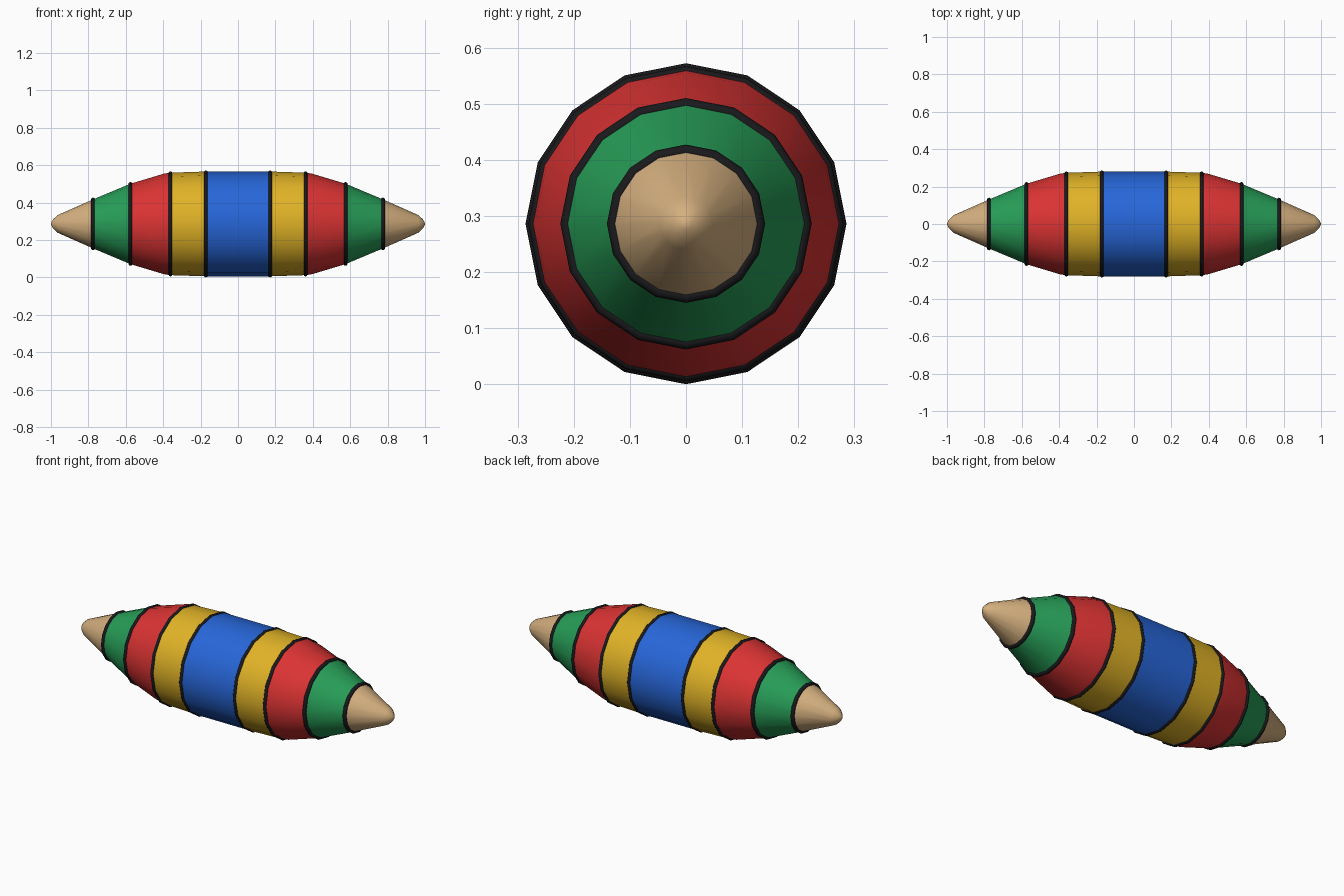
import bpy, bmesh, math
from mathutils import Vector

if "Cube" in bpy.data.objects:
    bpy.data.objects.remove(bpy.data.objects["Cube"])

SIDES = 16
AXIS_Z = 0.286


def material(name, rgb):
    m = bpy.data.materials.new(name)
    m.diffuse_color = (*rgb, 1)
    m.use_nodes = True
    m.node_tree.nodes["Principled BSDF"].inputs["Base Color"].default_value = m.diffuse_color
    return m


TAN = material("tan wood", (0.66, 0.43, 0.21))
GREEN = material("green", (0.02, 0.34, 0.095))
RED = material("red", (0.71, 0.033, 0.033))
YELLOW = material("yellow", (0.75, 0.45, 0.02))
BLUE = material("blue", (0.02, 0.133, 0.69))
BLACK = material("black", (0.01, 0.01, 0.012))


def lathe(name, profile, mat, closed=False):
    """Spin (x, radius) points around the long axis."""
    bm = bmesh.new()
    rings = []
    for x, r in profile:
        if r == 0:
            rings.append([bm.verts.new((x, 0, 0))] * SIDES)
        else:
            rings.append([bm.verts.new((x, r * math.sin(a), r * math.cos(a)))
                          for a in (2 * math.pi * i / SIDES for i in range(SIDES))])
    pairs = list(zip(rings, rings[1:]))
    if closed:
        pairs.append((rings[-1], rings[0]))
    for a, b in pairs:
        for i in range(SIDES):
            j = (i + 1) % SIDES
            quad = list(dict.fromkeys((a[i], a[j], b[j], b[i])))
            bm.faces.new(quad)
    bmesh.ops.recalc_face_normals(bm, faces=bm.faces)
    # Make sure the open sleeves face outward
    if sum(f.normal.dot(Vector((0, *f.calc_center_median().yz))) for f in bm.faces) < 0:
        bmesh.ops.reverse_faces(bm, faces=bm.faces)
    for f in bm.faces:
        f.smooth = True
    mesh = bpy.data.meshes.new(name)
    bm.to_mesh(mesh)
    bm.free()
    mesh.materials.append(mat)
    ob = bpy.data.objects.new(name, mesh)
    ob.location.z = AXIS_Z
    bpy.context.collection.objects.link(ob)


def cord(name, x, r, t=0.011):
    """Thin rounded ring."""
    lathe(name, [(x + t * math.cos(math.pi * k / 4), r + t * math.sin(math.pi * k / 4))
                 for k in range(8)], BLACK, closed=True)


# Coloured sections: profile on the +x side, mirrored to -x
sections = [
    ("yellow_section", [(0.172, 0.28), (0.361, 0.274)], YELLOW),
    ("red_section", [(0.361, 0.274), (0.395, 0.269), (0.575, 0.215)], RED),
    ("green_section", [(0.575, 0.215), (0.775, 0.131)], GREEN),
    ("wooden_tip", [(0.775, 0.131), (0.965, 0.047), (0.988, 0.025), (0.997, 0.01), (1.0, 0)], TAN),
]
cords = [(0.172, 0.275), (0.361, 0.27), (0.575, 0.213), (0.775, 0.13)]

lathe("blue_middle", [(-0.172, 0.28), (0.172, 0.28)], BLUE)
for side, s in (("right", 1), ("left", -1)):
    for name, profile, mat in sections:
        lathe(f"{name}_{side}", [(s * x, r) for x, r in profile], mat)
    # Black cords covering the colour joints
    for n, (x, r) in enumerate(cords, 1):
        cord(f"cord_{n}_{side}", s * x, r)
